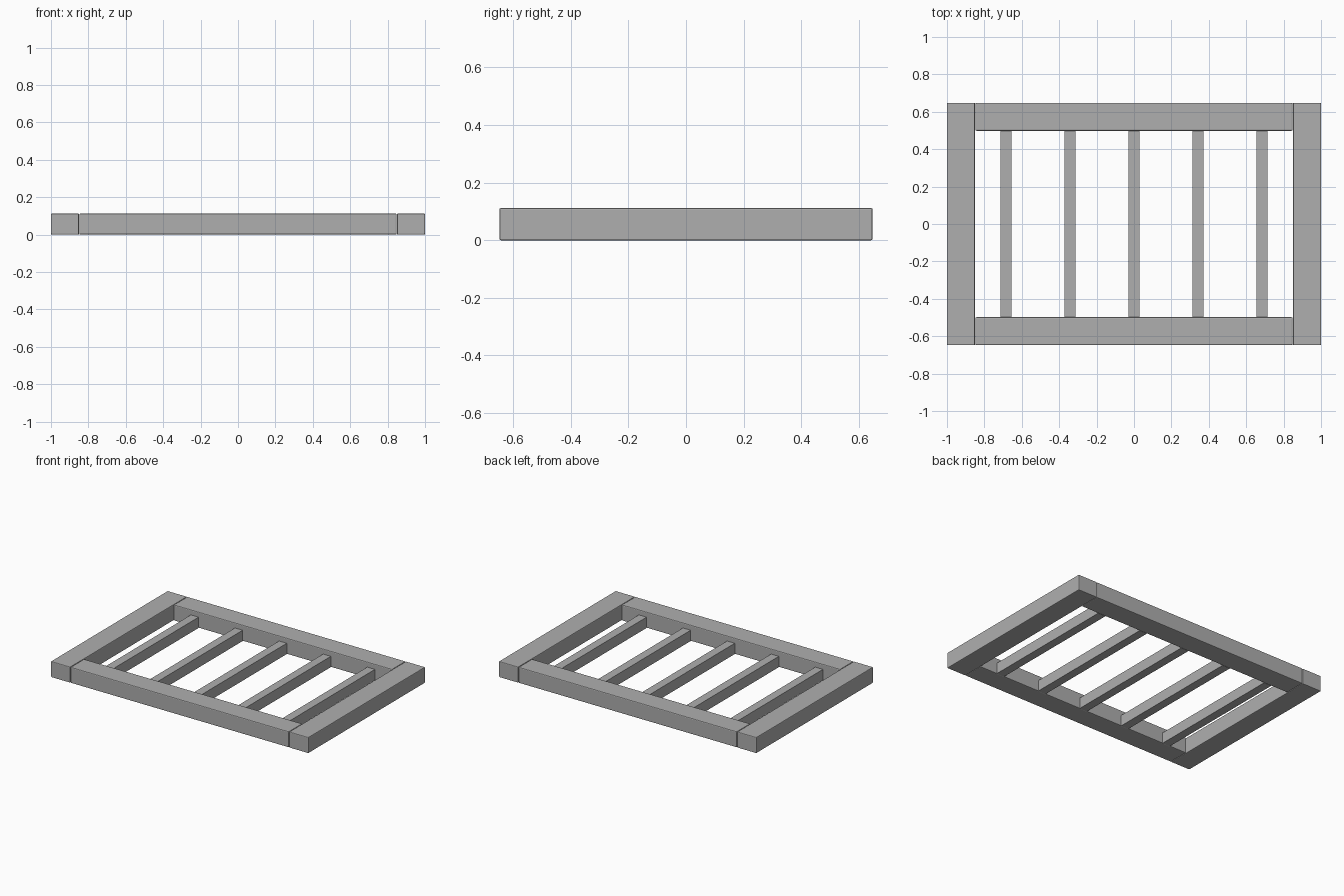
import bpy

cube = bpy.data.objects.get("Cube")
if cube:
    bpy.data.objects.remove(cube, do_unlink=True)

# One plain grey for the whole frame
GREY = (0.43, 0.43, 0.43, 1)
grey = bpy.data.materials.new("plain grey")
grey.use_nodes = True
grey.diffuse_color = GREY
grey.node_tree.nodes["Principled BSDF"].inputs["Base Color"].default_value = GREY

HALF_X, HALF_Y = 1.0, 0.648
BEAM, HEIGHT = 0.15, 0.112
SLAT_WIDTH, SLAT_HEIGHT, SLAT_GAP = 0.06, 0.076, 0.3425


def box(name, x, y, size, bevel=0):
    """Box resting on the ground, with optionally softened edges."""
    bpy.ops.mesh.primitive_cube_add(size=1, location=(x, y, size[2] / 2))
    obj = bpy.context.object
    obj.name = name
    obj.scale = size
    bpy.ops.object.transform_apply(location=False, rotation=False, scale=True)
    obj.data.materials.append(grey)
    if bevel:
        mod = obj.modifiers.new("soft edges", "BEVEL")
        mod.width = bevel
        mod.segments = 2
    return obj


# Side beams run the full depth
for side, sign in (("left", 1), ("right", -1)):
    box(side + "_beam", sign * (HALF_X - BEAM / 2), 0,
        (BEAM, 2 * HALF_Y, HEIGHT), 0.005)

# Front and back beams fit between them
for side, sign in (("front", -1), ("back", 1)):
    box(side + "_beam", 0, sign * (HALF_Y - BEAM / 2),
        (2 * (HALF_X - BEAM) - 0.004, BEAM, HEIGHT), 0.006)

# Thin slats, lower than the beams
for i in range(-2, 3):
    box(f"slat_{i + 3}", i * SLAT_GAP, 0,
        (SLAT_WIDTH, 2 * (HALF_Y - BEAM) + 0.004, SLAT_HEIGHT))
